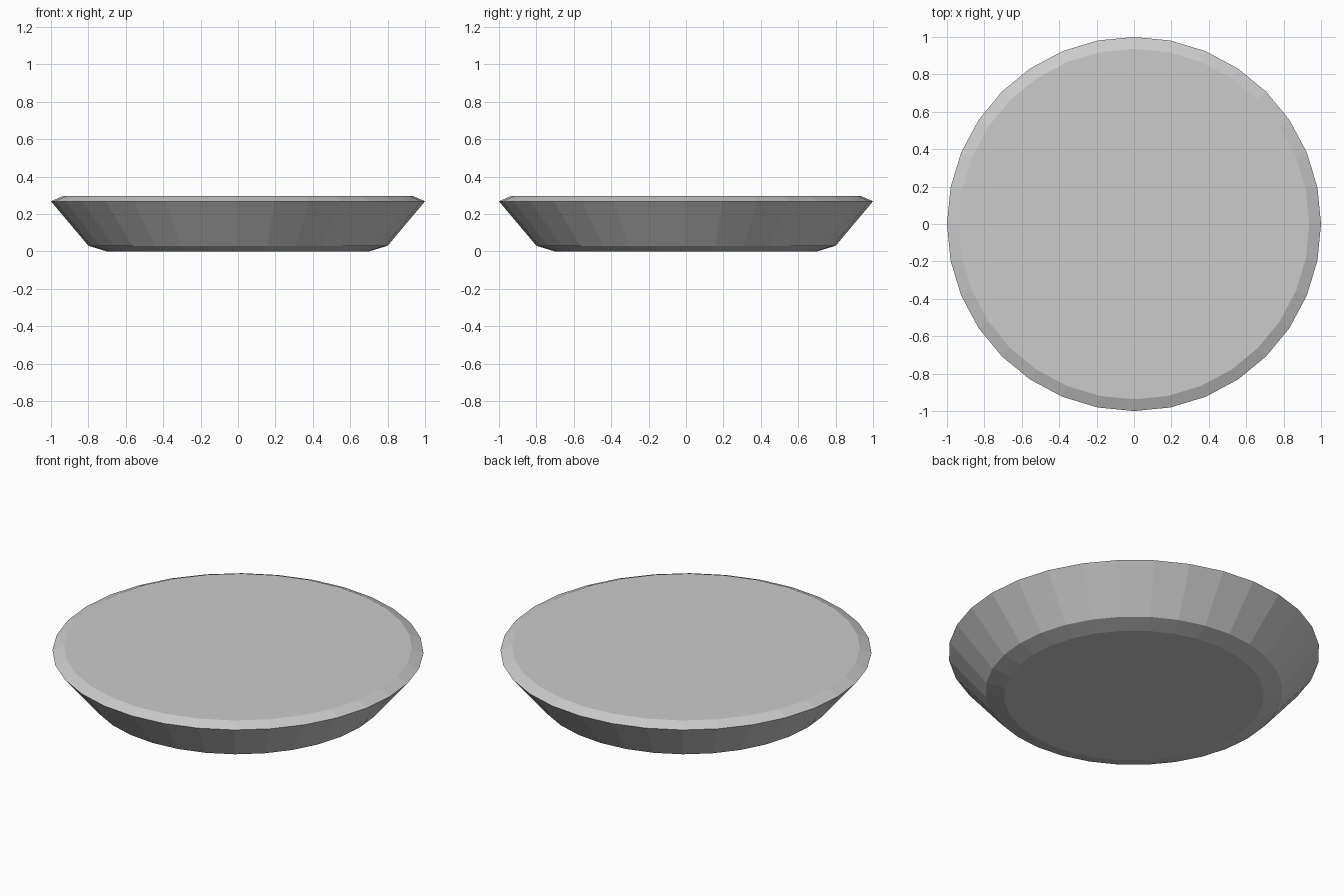
import bpy, bmesh
from math import cos, sin, tau

if "Cube" in bpy.data.objects:
    bpy.data.objects.remove(bpy.data.objects["Cube"])

SIDES = 32
# (radius, height) from the foot up to the top face
PROFILE = [(0.70, 0.0), (0.80, 0.03), (1.0, 0.268), (0.937, 0.295)]

bm = bmesh.new()
rings = [[bm.verts.new((r * cos(tau * i / SIDES), r * sin(tau * i / SIDES), z))
          for i in range(SIDES)] for r, z in PROFILE]

# Sloped bands: foot chamfer, flared wall, rim chamfer
for low, high in zip(rings, rings[1:]):
    for i in range(SIDES):
        j = (i + 1) % SIDES
        bm.faces.new((low[i], low[j], high[j], high[i]))

# Flat underside and top
bm.faces.new(rings[0][::-1])
bm.faces.new(rings[-1])

mesh = bpy.data.meshes.new("round_dish")
bm.to_mesh(mesh)
bm.free()
bpy.context.collection.objects.link(bpy.data.objects.new("round_dish", mesh))
